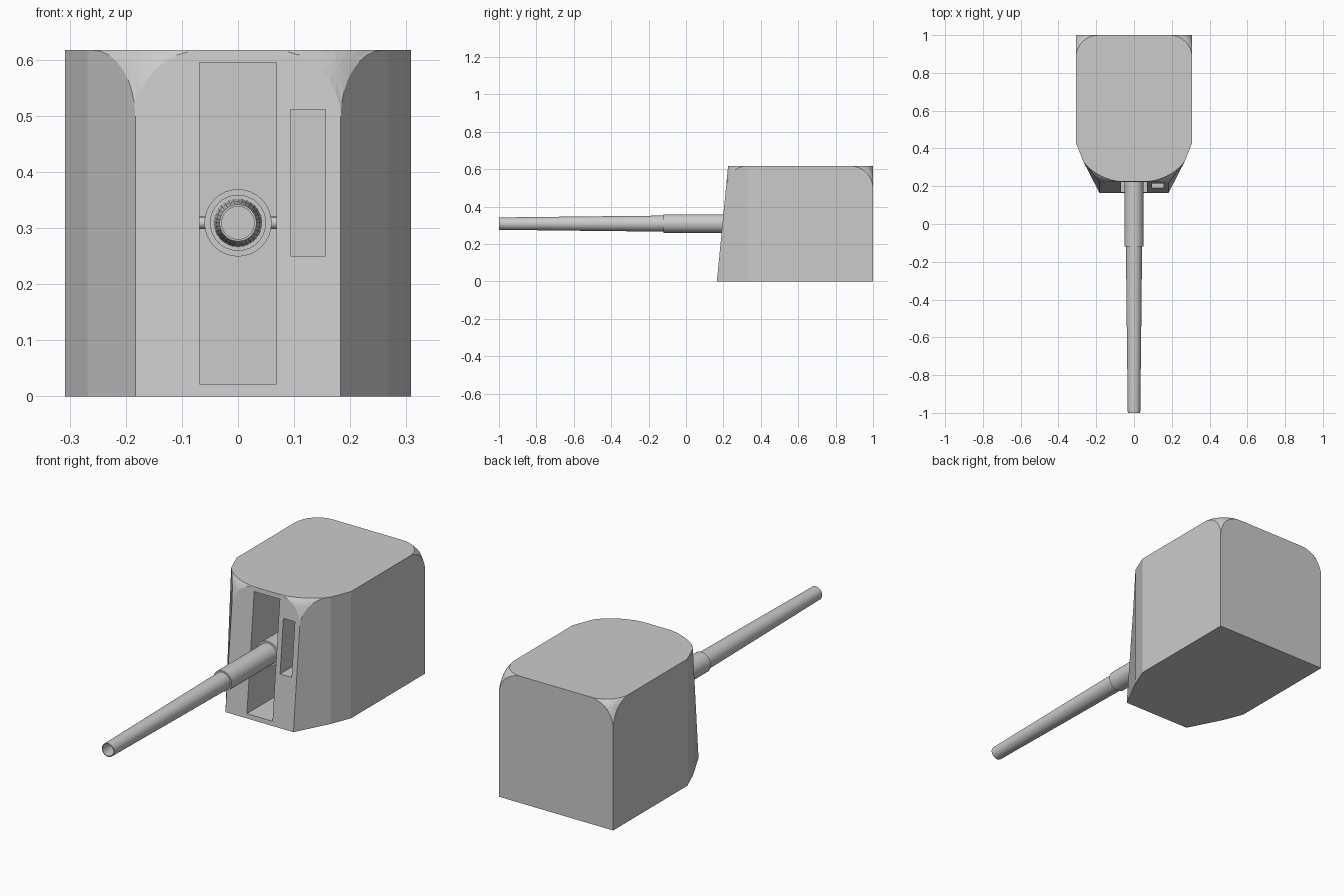
import bpy, bmesh
from math import sin, cos, pi

if "Cube" in bpy.data.objects:
    bpy.data.objects.remove(bpy.data.objects["Cube"])

GUN_Z = 0.309


def add_object(name, bm, smooth=None):
    bmesh.ops.recalc_face_normals(bm, faces=bm.faces)
    mesh = bpy.data.meshes.new(name)
    bm.to_mesh(mesh)
    bm.free()
    ob = bpy.data.objects.new(name, mesh)
    bpy.context.collection.objects.link(ob)
    if smooth:
        bpy.ops.object.select_all(action='DESELECT')
        ob.select_set(True)
        bpy.context.view_layer.objects.active = ob
        bpy.ops.object.shade_smooth_by_angle(angle=smooth)
    return ob


def box(name, x0, x1, y0, y1, z0, z1):
    bm = bmesh.new()
    bmesh.ops.create_cube(bm, size=1)
    for v in bm.verts:
        v.co = (x1 if v.co.x > 0 else x0, y1 if v.co.y > 0 else y0,
                z1 if v.co.z > 0 else z0)
    return add_object(name, bm)


def lathe_y(name, profile, sides=32):
    """Turn (y, radius) pairs about the gun axis and cap both ends."""
    bm = bmesh.new()
    rings = [[bm.verts.new((r * cos(2 * pi * i / sides), y,
                            GUN_Z + r * sin(2 * pi * i / sides)))
              for i in range(sides)] for y, r in profile]
    for a, b in zip(rings, rings[1:]):
        for i in range(sides):
            j = (i + 1) % sides
            bm.faces.new((a[i], a[j], b[j], b[i]))
    bm.faces.new(rings[0])
    bm.faces.new(rings[-1])
    return add_object(name, bm, 0.6)


# Gun house: tapered plan, front leaning back, top corners rounded
half = [(0.183, 0.165), (0.268, 0.33), (0.308, 0.43), (0.308, 1.0)]
plan = half + [(-x, y) for x, y in reversed(half)]
bm = bmesh.new()
low = [bm.verts.new((x, y, 0)) for x, y in plan]
top = [bm.verts.new((x, 0.225 if y < 0.2 else y, 0.617)) for x, y in plan]
n = len(plan)
for i in range(n):
    j = (i + 1) % n
    bm.faces.new((low[i], low[j], top[j], top[i]))
bm.faces.new(low)
bm.faces.new(top)
corners = [top[i] for i in (0, 3, 4, 7)]
bmesh.ops.bevel(bm, geom=corners, offset=0.12, offset_type='OFFSET',
                segments=8, profile=0.5, affect='VERTICES')
house = add_object("gun_house", bm)

# Gun slot and sight window cut into the front
cutters = [box("gun_slot_cutter", -0.069, 0.069, 0.1, 0.45, 0.022, 0.595),
           box("sight_window_cutter", 0.094, 0.156, 0.1, 0.33, 0.25, 0.511)]
for c in cutters:
    mod = house.modifiers.new(c.name, 'BOOLEAN')
    mod.operation = 'DIFFERENCE'
    mod.solver = 'EXACT'
    mod.object = c
    c.hide_render = True
    c.hide_viewport = True

# Barrel with open bore, sleeve and breech
lathe_y("barrel", [(-0.7, 0.029), (-1.0, 0.029), (-1.0, 0.033),
                   (-0.49, 0.039), (-0.1, 0.043)])
lathe_y("recoil_sleeve", [(-0.12, 0.043), (-0.12, 0.05), (0.26, 0.05)])
lathe_y("breech", [(0.23, 0.05), (0.23, 0.06), (0.44, 0.06)])

# Trunnion pin across the slot
bm = bmesh.new()
bmesh.ops.create_cone(bm, cap_ends=True, segments=16, radius1=0.011,
                      radius2=0.011, depth=0.14)
for v in bm.verts:
    v.co = (v.co.z, v.co.x + 0.3, v.co.y + GUN_Z)
add_object("trunnion", bm, 0.6)
